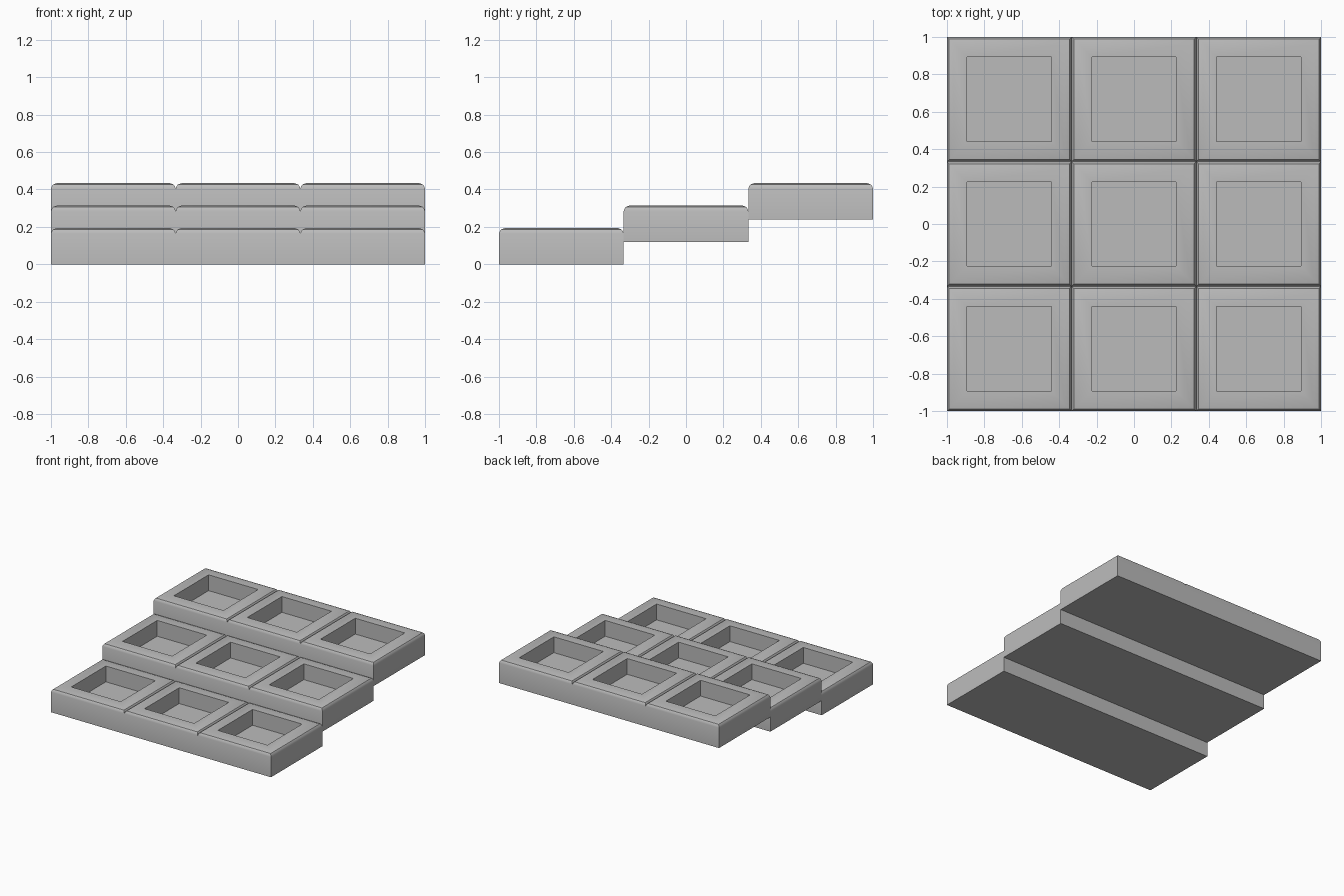
import bpy, bmesh, math

cube = bpy.data.objects.get("Cube")
if cube:
    bpy.data.objects.remove(cube, do_unlink=True)

CELL = 2 / 3      # width of one tray
STEP = 0.12       # rise from row to row
POCKET = 0.225    # half width of the recess

stone = bpy.data.materials.new("plain grey")
stone.use_nodes = True
grey = (0.5, 0.5, 0.5, 1)
stone.diffuse_color = grey
stone.node_tree.nodes["Principled BSDF"].inputs["Base Color"].default_value = grey

# Square rings (half width, height): outer wall, softened lip, rim, recess
half = CELL / 2
RINGS = [(half, 0), (half, 0.165), (half - 0.005, 0.178), (half - 0.012, 0.187),
         (half - 0.035, 0.195), (POCKET, 0.195), (POCKET, 0.065)]


def tray_mesh():
    bm = bmesh.new()
    loops = [[bm.verts.new((sx * r, sy * r, z))
              for sx, sy in ((-1, -1), (1, -1), (1, 1), (-1, 1))] for r, z in RINGS]
    for low, high in zip(loops, loops[1:]):
        for i in range(4):
            j = (i + 1) % 4
            bm.faces.new((low[i], low[j], high[j], high[i]))
    bm.faces.new(loops[0][::-1])   # underside
    bm.faces.new(loops[-1])        # recess floor
    bmesh.ops.recalc_face_normals(bm, faces=bm.faces)
    mesh = bpy.data.meshes.new("tray")
    bm.to_mesh(mesh)
    bm.free()
    mesh.materials.append(stone)
    return mesh


# Three stepped rows of three trays
bpy.ops.object.select_all(action="DESELECT")
for row, row_name in enumerate(("front", "middle", "back")):
    for col, col_name in enumerate(("right", "centre", "left")):
        tray = bpy.data.objects.new(f"{row_name}_{col_name}_tray", tray_mesh())
        bpy.context.collection.objects.link(tray)
        tray.location = ((col - 1) * CELL, (row - 1) * CELL, row * STEP)
        tray.select_set(True)
        bpy.context.view_layer.objects.active = tray
bpy.ops.object.shade_smooth_by_angle(angle=math.radians(30))
